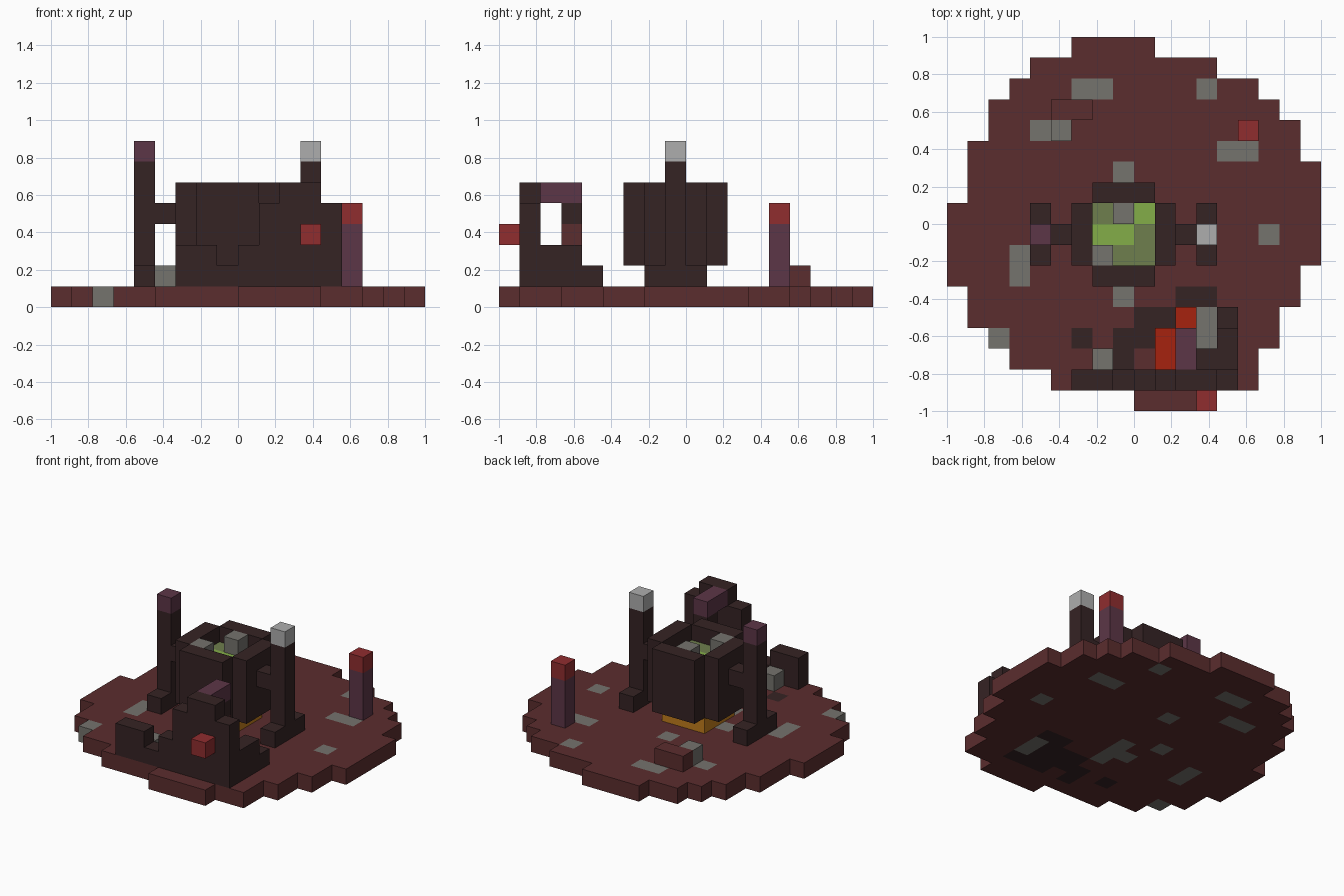
import bpy
import bmesh
from mathutils import Vector

if "Cube" in bpy.data.objects:
    bpy.data.objects.remove(bpy.data.objects["Cube"], do_unlink=True)

UNIT = 1 / 9    # edge of one block
HALF = 9        # blocks from the centre to the rim

PALETTE = {
    "red brown ground": "5b2d2e",
    "dark brick": "352324",
    "grey stone": "75736d",
    "pale stone": "aeaeae",
    "purple brick": "5c3647",
    "red brick": "902d2f",
    "lava red": "a6220f",
    "amber glow": "c07c1c",
    "bright green": "84ae49",
    "dull green": "6f7e4d",
}


def linear(code):
    srgb = [value / 255 for value in bytes.fromhex(code)]
    return [((c + 0.055) / 1.055) ** 2.4 if c > 0.04 else c / 12.92 for c in srgb] + [1]


materials = {}
for label, code in PALETTE.items():
    mat = bpy.data.materials.new(label)
    mat.use_nodes = True
    mat.diffuse_color = linear(code)
    shader = mat.node_tree.nodes["Principled BSDF"]
    shader.inputs["Base Color"].default_value = linear(code)
    shader.inputs["Roughness"].default_value = 0.9
    materials[label] = mat

GROUND, DARK, GREY, PALE, PURPLE, RED, LAVA, AMBER, GREEN, DULL = PALETTE
cells = {}      # (column, row, level) -> (part, colour)


def span(value):
    first, last = value if isinstance(value, tuple) else (value, value)
    return range(first, last + 1)


def block(part, colour, x, y, z):
    """Fill a box of blocks; each axis is one index or an inclusive pair."""
    for i in span(x):
        for j in span(y):
            for k in span(z):
                cells[i, j, k] = (part, colour)


# Round ground disc, one span per row from front to back
rows = [(9, 12), (5, 14), (3, 14), (2, 15), (1, 15), (1, 16), (0, 16), (0, 17), (0, 17),
        (0, 17), (1, 17), (1, 17), (1, 16), (2, 16), (2, 15), (3, 14), (4, 12), (6, 9)]
for j, columns in enumerate(rows):
    block("ground_disc", GROUND, columns, j, 0)

# Stone and dark patches set into the ground
for x, y in [((6, 7), 15), (12, 15), ((4, 5), 13), ((13, 14), 12), (8, 11), (15, 8),
             (3, (6, 7)), (8, (5, 7)), (7, 6), (6, 8), (2, 3), (12, (3, 4))]:
    block("ground_disc", GREY, x, y, 0)
for x, y in [((11, 12), 5), ((9, 11), 4), ((8, 11), 3), (6, 3), (8, 2), ((10, 12), 2)]:
    block("ground_disc", DARK, x, y, 0)

# Central cauldron: glowing base, cross-shaped wall, liquid, floating stones
MIDDLE = (7, 9)
block("cauldron_fire", AMBER, MIDDLE, MIDDLE, 1)
for side in (6, 10):
    block("cauldron_wall", DARK, side, MIDDLE, (2, 5))
    block("cauldron_wall", DARK, MIDDLE, side, (2, 5))
block("cauldron_liquid", DULL, MIDDLE, MIDDLE, (2, 4))
for x, y in [((7, 8), 8), (9, 9)]:
    block("cauldron_liquid", GREEN, x, y, 4)
for x, y in [(8, 9), (7, 7)]:
    block("cauldron_stones", GREY, x, y, 5)

# Pair of side pillars with feet and arms that hold the cauldron
for side, x, arm, cap in [("right", 4, 5, PURPLE), ("left", 12, 11, PALE)]:
    part = side + "_pillar"
    block(part, DARK, x, MIDDLE, 1)
    block(part, DARK, x, 8, (1, 6))
    block(part, DARK, arm, 8, 4)
    block(part + "_cap", cap, x, 8, 7)

# Back post and loose blocks
block("back_post", PURPLE, 14, 13, (1, 3))
block("back_post_cap", RED, 14, 13, 4)
block("loose_ground_block", GROUND, (5, 6), 14, 1)
block("loose_stone", GREY, 5, 13, 1)

# Ruined front wall, one height per column
for i, height in enumerate([2, 2, 1, 2, 4, 5, 5, 4]):
    block("ruin_wall", DARK, 6 + i, 1, (1, height))
block("ruin_wall", DARK, 13, (2, 3), (1, 2))
block("ruin_wall", DARK, 13, 4, 1)
block("ruin_wall", DARK, 12, 2, (1, 2))
block("ruin_pillar", DARK, 11, 3, (1, 4))
block("ruin_pillar", GROUND, 11, 3, 3)
block("ruin_beam", PURPLE, 11, (2, 3), 5)
block("ruin_lantern", RED, 12, 0, 3)
block("ruin_stone", GREY, 7, 2, 1)
block("ruin_lava", LAVA, 10, (2, 3), 1)
block("ruin_lava", LAVA, 11, 4, 1)


def build_part(part):
    """Make one object from the exposed faces of a part's blocks."""
    bm = bmesh.new()
    corners = {}
    own = {c: colour for c, (name, colour) in cells.items() if name == part}
    colours = sorted(set(own.values()))

    def corner(point):
        key = tuple(point)
        if key not in corners:
            i, j, k = key
            corners[key] = bm.verts.new(((i - HALF) * UNIT, (j - HALF) * UNIT, k * UNIT))
        return corners[key]

    for cell, colour in own.items():
        for axis in range(3):
            for step in (0, 1):
                beside = list(cell)
                beside[axis] += 2 * step - 1
                if tuple(beside) in cells:
                    continue
                u, v, start = Vector(), Vector(), Vector(cell)
                u[(axis + 1) % 3] = v[(axis + 2) % 3] = 1
                start[axis] += step
                ring = [start, start + u, start + u + v, start + v]
                face = bm.faces.new([corner(p) for p in (ring if step else ring[::-1])])
                face.material_index = colours.index(colour)

    mesh = bpy.data.meshes.new(part)
    bm.to_mesh(mesh)
    bm.free()
    for colour in colours:
        mesh.materials.append(materials[colour])
    bpy.context.collection.objects.link(bpy.data.objects.new(part, mesh))


for part in dict.fromkeys(name for name, _ in cells.values()):
    build_part(part)
